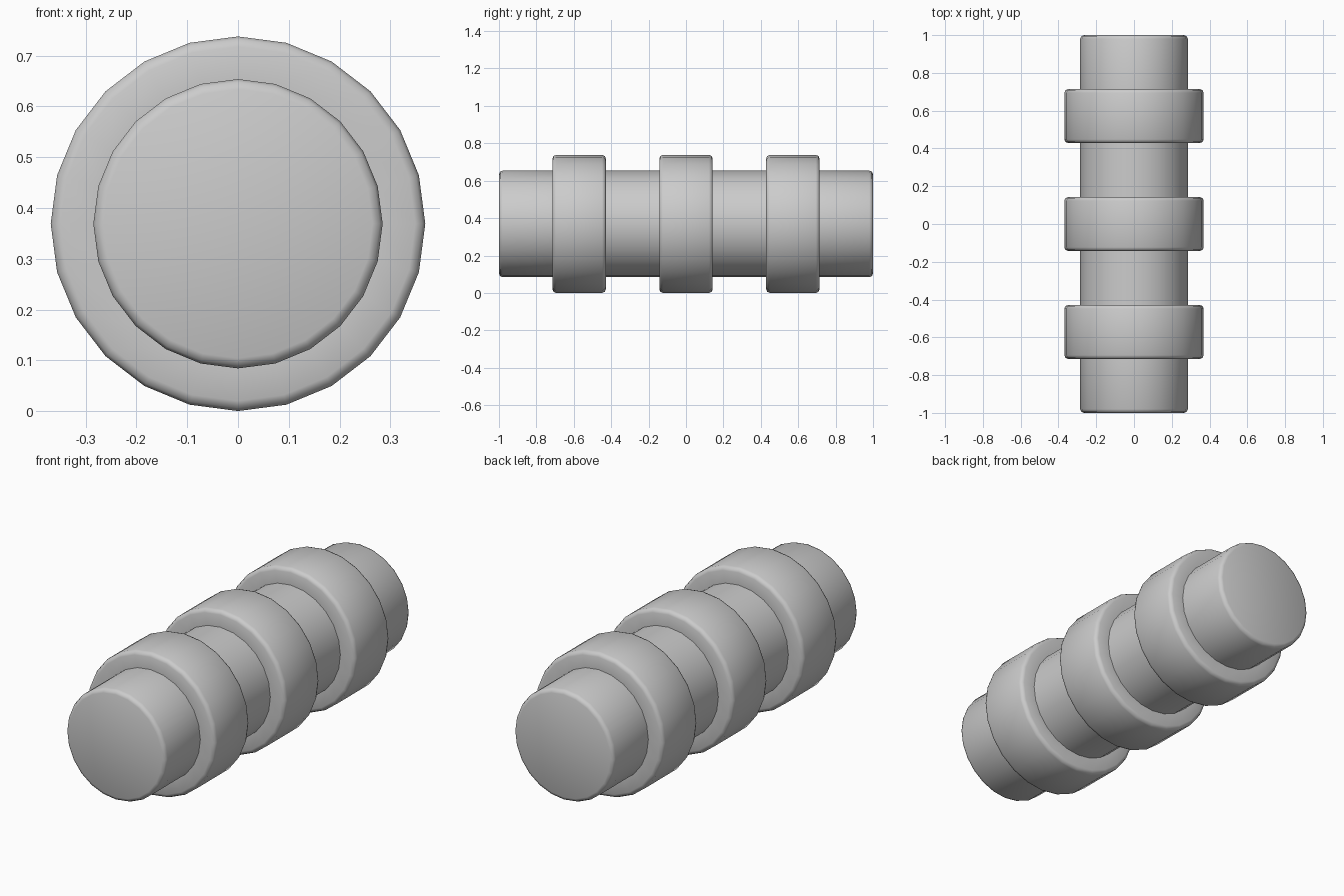
import bpy, bmesh
from math import sin, cos, pi, radians

if "Cube" in bpy.data.objects:
    bpy.data.objects.remove(bpy.data.objects["Cube"])

SIDES = 24
R_CORE, R_RING = 0.285, 0.369
SEG = 2 / 7          # seven equal lengths along y
B = 0.02             # edge rounding


def corner(y, r, side):
    """Rounded outer corner; side -1 = rising edge, 1 = falling edge."""
    pts = [(y - side * B * (1 - cos(a)), r - B * (1 - sin(a)))
           for a in (0, pi / 4, pi / 2)]
    return pts if side < 0 else pts[::-1]


# Profile (y, radius): thin end, then three collars, then thin end
profile = corner(-1, R_CORE, -1)
for i in (1, 3, 5):
    y0, y1 = -1 + i * SEG, -1 + (i + 1) * SEG
    profile += [(y0, R_CORE)] + corner(y0, R_RING, -1)
    profile += corner(y1, R_RING, 1) + [(y1, R_CORE)]
profile += corner(1, R_CORE, 1)

# Turn the profile around the y axis
bm = bmesh.new()
loops = [[bm.verts.new((r * sin(2 * pi * k / SIDES), y,
                        R_RING + r * cos(2 * pi * k / SIDES)))
          for k in range(SIDES)] for y, r in profile]
for a, b in zip(loops, loops[1:]):
    for k in range(SIDES):
        n = (k + 1) % SIDES
        bm.faces.new((a[k], a[n], b[n], b[k]))
bm.faces.new(loops[0])
bm.faces.new(loops[-1][::-1])
bmesh.ops.recalc_face_normals(bm, faces=bm.faces)

mesh = bpy.data.meshes.new("ribbed_bar")
bm.to_mesh(mesh)
bm.free()
bar = bpy.data.objects.new("ribbed_bar", mesh)
bpy.context.collection.objects.link(bar)

# Smooth sides and rounded rims, sharp inner corners
bpy.context.view_layer.objects.active = bar
bar.select_set(True)
bpy.ops.object.shade_smooth_by_angle(angle=radians(50))
